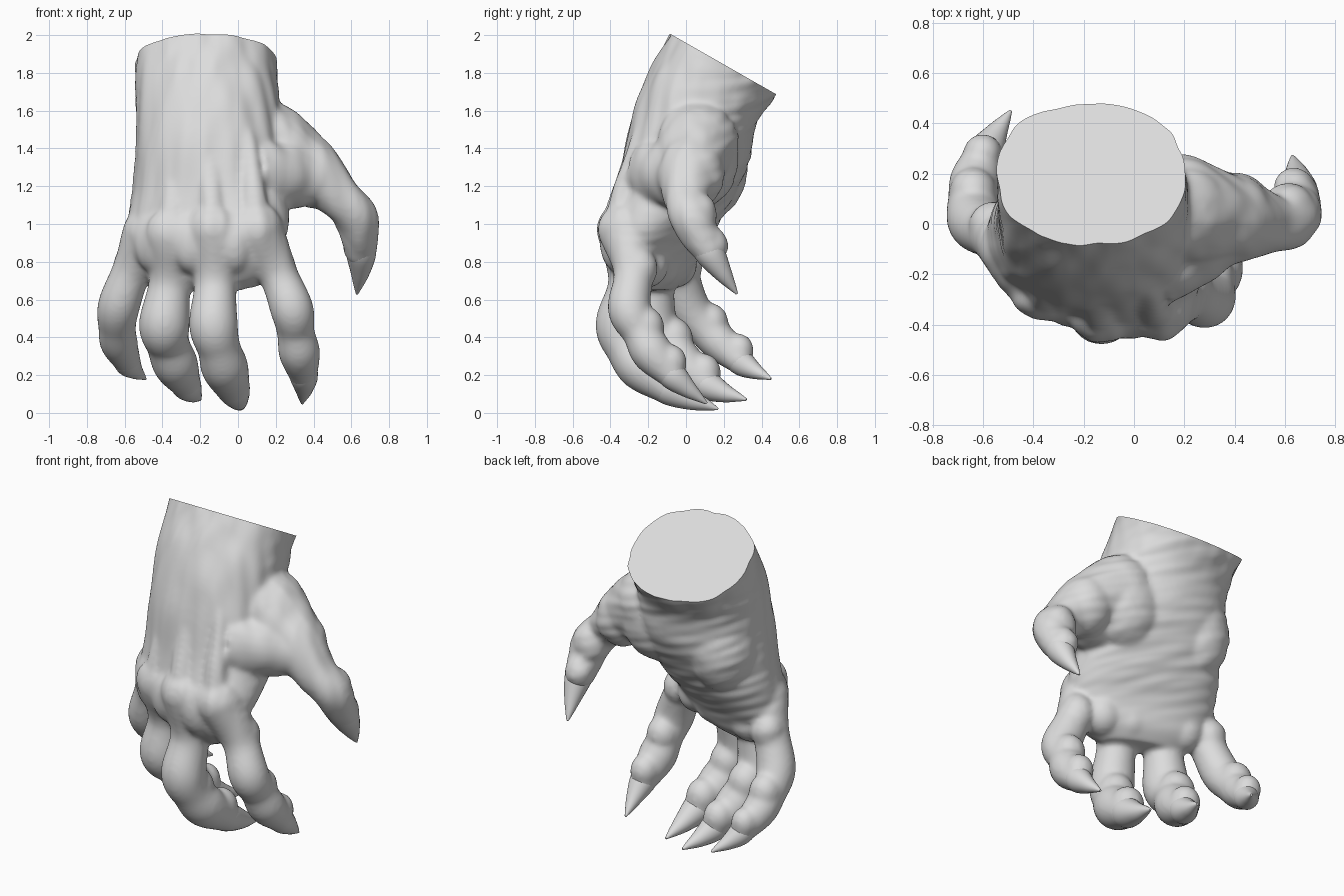
import bpy, bmesh, math
from mathutils import Vector, Matrix, noise

if "Cube" in bpy.data.objects:
    bpy.data.objects.remove(bpy.data.objects["Cube"])

skin = bpy.data.materials.new("pale grey")
skin.use_nodes = True
skin.diffuse_color = (0.72, 0.72, 0.72, 1)
skin.node_tree.nodes["Principled BSDF"].inputs["Base Color"].default_value = (0.72, 0.72, 0.72, 1)


def to_object(bm, name):
    mesh = bpy.data.meshes.new(name)
    bmesh.ops.recalc_face_normals(bm, faces=bm.faces)
    bm.to_mesh(mesh)
    bm.free()
    mesh.materials.append(skin)
    obj = bpy.data.objects.new(name, mesh)
    bpy.context.collection.objects.link(obj)
    return obj


def smooth_path(points, steps=8):
    """Spline through points of any number of values."""
    p = [Vector(q) for q in points]
    p = [2 * p[0] - p[1]] + p + [2 * p[-1] - p[-2]]
    out = []
    for a, b, c, d in zip(p, p[1:], p[2:], p[3:]):
        for i in range(steps):
            t = i / steps
            out.append(0.5 * (2 * b + (c - a) * t + (2 * a - 5 * b + 4 * c - d) * t * t
                              + (3 * b - a - 3 * c + d) * t ** 3))
    return out + [p[-2]]


def skin_rings(bm, rings):
    loops = [[bm.verts.new(v) for v in ring] for ring in rings]
    n = len(loops[0])
    for lo, hi in zip(loops, loops[1:]):
        for i in range(n):
            bm.faces.new((lo[i], lo[(i + 1) % n], hi[(i + 1) % n], hi[i]))
    bm.faces.new(loops[0])
    bm.faces.new(loops[-1])


def tube(bm, points, sides=24):
    """Round tube whose fourth point value is the radius."""
    path = smooth_path(points)
    side, rings = Vector((1, 0.1, 0)), []
    for i, p in enumerate(path):
        along = (path[min(i + 1, len(path) - 1)] - path[max(i - 1, 0)]).xyz.normalized()
        side = (side - along * side.dot(along)).normalized()
        up = along.cross(side)
        r = max(p.w, 0.003)
        turns = [math.tau * k / sides for k in range(sides)]
        rings.append([p.xyz + r * (math.cos(a) * side + math.sin(a) * up) for a in turns])
    skin_rings(bm, rings)


def ball(bm, centre, size):
    m = Matrix.Translation(centre) @ Matrix.Diagonal((*size, 1))
    bmesh.ops.create_icosphere(bm, subdivisions=3, radius=1, matrix=m)


# Palm and wrist: centre, half width, half depth, yaw, forward slope
palm = [(-.17, .30, 2.03, .385, .275, 0, -.57), (-.17, .20, 1.85, .375, .28, 0, -.57),
        (-.16, .085, 1.66, .38, .29, 0, -.45), (-.15, .015, 1.42, .39, .325, -5, -.2),
        (-.15, -.04, 1.2, .41, .31, -12, 0), (-.16, -.12, 1.0, .44, .265, -18, 0),
        (-.18, -.17, .84, .41, .2, -21, 0), (-.18, -.17, .72, .34, .14, -21, 0),
        (-.18, -.17, .65, .22, .07, -21, 0)]
body = bmesh.new()
rings = []
for cx, cy, cz, w, d, yaw, slope in smooth_path(palm, 5):
    turn = Matrix.Rotation(math.radians(yaw), 3, "Z")
    ring = []
    for k in range(48):
        a = math.tau * k / 48
        c, s = math.cos(a), math.sin(a)
        v = turn @ Vector((w * math.copysign(abs(c) ** .9, c), d * math.copysign(abs(s) ** .9, s), 0))
        ring.append(v + Vector((cx, cy, cz + slope * v.y)))
    rings.append(ring)
skin_rings(body, rings)

# Thumb ball, heel of the palm and web beside the thumb
ball(body, (.13, .07, 1.36), (.24, .21, .28))
ball(body, (-.34, .12, 1.3), (.2, .21, .27))
tube(body, [(.06, -.14, 1.27, .2), (.25, -.05, 1.26, .185), (.42, .01, 1.25, .15)])
# Pads at the finger roots, then webs between the knuckles
for x, y in ((-.41, -.06), (-.27, -.1), (-.1, -.15), (.06, -.21)):
    ball(body, (x, y, .79), (.12, .12, .13))
for x, y in ((-.43, -.19), (-.24, -.29), (-.02, -.335)):
    ball(body, (x, y, .91), (.12, .125, .18))

# Digits: knuckle, joints, fingertip with radii, then claw tip
digits = {
    "thumb": ([(.17, .06, 1.43, .22), (.41, .02, 1.26, .165), (.55, .0, 1.13, .115),
               (.625, .025, 1.04, .115), (.645, .08, .93, .1), (.65, .12, .86, .085)], (.63, .27, .63)),
    "index": ([(.1, -.32, .97, .145), (.21, -.28, .74, .105), (.285, -.3, .55, .115),
               (.305, -.24, .43, .1), (.325, -.18, .32, .11), (.345, -.08, .21, .08)], (.34, .11, .05)),
    "middle": ([(-.13, -.33, .97, .145), (-.12, -.3, .7, .112), (-.13, -.35, .47, .13),
                (-.1, -.31, .34, .115), (-.07, -.235, .24, .125), (-.03, -.1, .14, .095)], (.02, .17, .02)),
    "ring": ([(-.35, -.25, .95, .14), (-.36, -.18, .7, .112), (-.39, -.18, .47, .135),
              (-.37, -.1, .36, .115), (-.33, -.02, .255, .12), (-.28, .1, .16, .085)], (-.2, .32, .07)),
    "little": ([(-.48, -.1, .95, .135), (-.56, -.04, .76, .105), (-.63, .01, .57, .112),
                (-.64, .1, .45, .1), (-.63, .18, .37, .1), (-.59, .28, .28, .075)], (-.49, .45, .18)),
}
claws = []
for name, (joints, tip) in digits.items():
    tube(body, joints)
    ball(body, joints[0][:3], [joints[0][3]] * 3)
    ball(body, joints[-1][:3], [joints[-1][3]] * 3)
    pts = [Vector(j) for j in joints]
    # Soft pads on the inner side of each segment, ending in a blunt fingertip
    inner = Vector((-.3, .8, .1)) if name == "thumb" else Vector((0, .8, .6))
    for spot in (pts[1], pts[3], pts[4].lerp(pts[5], .7)):
        r = spot.w * .94
        ball(body, spot.xyz + inner * .04, (r, r, r * 1.15))
    # Tendon from each knuckle up the back of the hand
    if name != "thumb":
        k = pts[0]
        tube(body, [(k.x, k.y - .06, k.z, .07), (k.x * .9 - .02, k.y + .02, 1.25, .06),
                    (k.x * .7 - .04, k.y * .55 - .02, 1.55, .05), (k.x * .5 - .06, .05, 1.85, .04)])
    # Curved claw growing out of the fingertip
    end, end_r, tip = pts[-1].xyz, pts[-1].w, Vector(tip)
    run = (end - pts[-2].xyz).normalized()
    reach = (tip - end).length
    mid = end.lerp(tip, .5) * .65 + (end + run * reach * .5) * .35
    bm = bmesh.new()
    tube(bm, [(*(end - run * .05), end_r * .97), (*(end + run * .03), end_r * .92),
              (*mid, end_r * .6), (*mid.lerp(tip, .6), end_r * .3), (*tip, .006)])
    claws.append(to_object(bm, name + "_claw"))

# Fuse all flesh into one skin
hand = to_object(body, "hand")
remesh = hand.modifiers.new("fuse", "REMESH")
remesh.mode, remesh.voxel_size = "VOXEL", .013
soft = hand.modifiers.new("soften", "SMOOTH")
soft.factor, soft.iterations = .5, 16
bpy.context.view_layer.update()
fused = bpy.data.meshes.new_from_object(hand.evaluated_get(bpy.context.evaluated_depsgraph_get()))
hand.modifiers.clear()

# Wrinkles: upright folds on the back and wrist, cross folds on the palm
bm = bmesh.new()
bm.from_mesh(fused)
bm.normal_update()
shifts = []
for v in bm.verts:
    p, n = v.co, v.normal
    flesh = min(1, max(0, (p.z - .7) * 4))
    back = min(1, max(0, .5 - n.y))
    upright = noise.noise(Vector((p.x * 11, p.y * 11, p.z * 2)))
    across = noise.noise(Vector((p.x * 4, p.y * 4, p.z * 20 + p.x * 6)))
    shifts.append(n * flesh * (.014 * upright * max(back, min(1, max(0, p.z * 4 - 6)))
                               + .007 * across * (1 - back)))
for v, s in zip(bm.verts, shifts):
    v.co += s

# Flat slanted cut through the wrist
cut = bmesh.ops.bisect_plane(bm, geom=bm.verts[:] + bm.edges[:] + bm.faces[:], dist=1e-5,
                             plane_co=(-.17, .2, 1.845), plane_no=(0, .57, 1), clear_outer=True)
rim = [e for e in cut["geom_cut"] if isinstance(e, bmesh.types.BMEdge)]
bmesh.ops.contextual_create(bm, geom=rim)
bm.to_mesh(hand.data)
bm.free()

for obj in [hand] + claws:
    bpy.ops.object.select_all(action="DESELECT")
    obj.select_set(True)
    bpy.context.view_layer.objects.active = obj
    bpy.ops.object.shade_smooth_by_angle(angle=math.radians(40))
